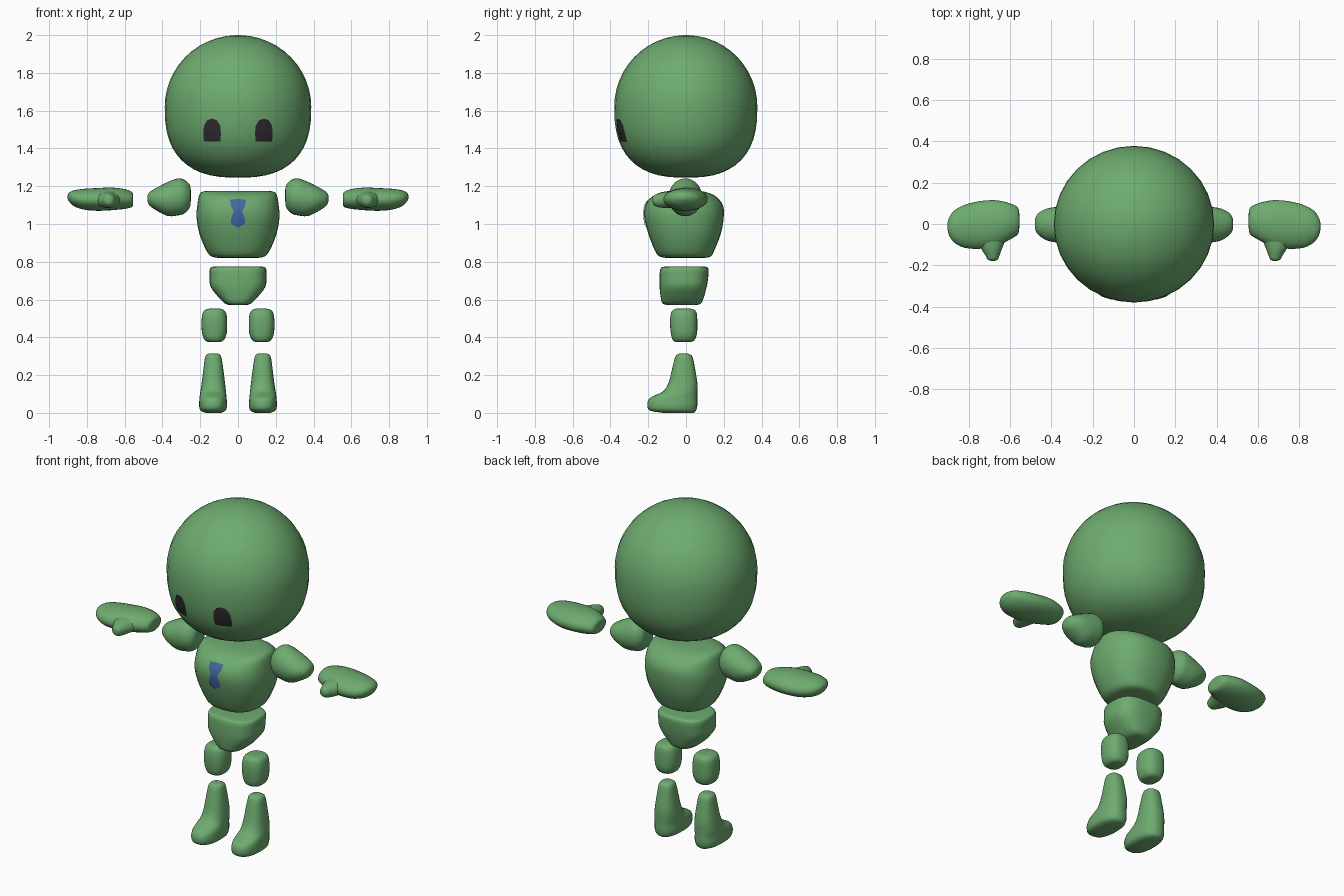
import bpy, bmesh, math
from mathutils import Vector
from mathutils.bvhtree import BVHTree


def material(name, rgb):
    m = bpy.data.materials.new(name)
    m.diffuse_color = (*rgb, 1)
    return m


GREEN = material("green skin", (0.155, 0.41, 0.16))
BLACK = material("eye black", (0.03, 0.024, 0.03))
BLUE = material("tie blue", (0.055, 0.14, 0.36))


def finish(name, bm, mat, flip_check=True):
    if flip_check:
        bmesh.ops.recalc_face_normals(bm, faces=bm.faces)
    me = bpy.data.meshes.new(name)
    bm.to_mesh(me)
    bm.free()
    me.materials.append(mat)
    ob = bpy.data.objects.new(name, me)
    bpy.context.collection.objects.link(ob)
    bpy.ops.object.select_all(action='DESELECT')
    ob.select_set(True)
    bpy.context.view_layer.objects.active = ob
    bpy.ops.object.shade_smooth_by_angle(angle=math.radians(50))
    return ob


def spline(a, b, c, d, t):
    return 0.5 * (2 * b + (c - a) * t + (2 * a - 5 * b + 4 * c - d) * t * t
                  + (3 * b - a - 3 * c + d) * t ** 3)


def loft(name, rings, axis='z', power=2.0, side=1, segs=28, steps=3):
    """Rings are (t, u0, u1, v0, v1): position along axis and cross-section bounds."""
    dense = []
    for i in range(len(rings) - 1):
        q = [rings[min(max(j, 0), len(rings) - 1)] for j in range(i - 1, i + 3)]
        for k in range(steps):
            dense.append([spline(*vals, k / steps) for vals in zip(*q)])
    dense.append(rings[-1])
    bm = bmesh.new()
    loops = []
    for t, u0, u1, v0, v1 in dense:
        loop = []
        for s in range(segs):
            a = 2 * math.pi * s / segs
            c, n = math.cos(a), math.sin(a)
            u = (u0 + u1) / 2 + (u1 - u0) / 2 * math.copysign(abs(c) ** (2 / power), c)
            v = (v0 + v1) / 2 + (v1 - v0) / 2 * math.copysign(abs(n) ** (2 / power), n)
            p = {'z': (u, v, t), 'x': (t, u, v), 'y': (v, t, u)}[axis]
            loop.append(bm.verts.new((p[0] * side, p[1], p[2])))
        loops.append(loop)
    for a, b in zip(loops, loops[1:]):
        for s in range(segs):
            n = (s + 1) % segs
            bm.faces.new((a[s], a[n], b[n], b[s]))
    bm.faces.new(loops[0])
    bm.faces.new(loops[-1])
    return finish(name, bm, GREEN)


def decal(name, outline, target, mat, rings=5):
    """Thin plate laid on the front of the target, filled by concentric loops."""
    tree = BVHTree.FromPolygons([v.co for v in target.data.vertices],
                                [p.vertices for p in target.data.polygons])
    cx = sum(p[0] for p in outline) / len(outline)
    cz = sum(p[1] for p in outline) / len(outline)
    pts = []
    for (x0, z0), (x1, z1) in zip(outline, outline[1:] + outline[:1]):
        pts += [(x0 + (x1 - x0) * k / 3, z0 + (z1 - z0) * k / 3) for k in range(3)]
    bm = bmesh.new()

    def drop(x, z):
        hit = tree.ray_cast(Vector((x, -2, z)), Vector((0, 1, 0)))[0]
        return bm.verts.new((x, hit.y - 0.005, z))
    centre = drop(cx, cz)
    last = None
    for r in range(1, rings + 1):
        f = r / rings
        loop = [drop(cx + (x - cx) * f, cz + (z - cz) * f) for x, z in pts]
        for s in range(len(loop)):
            n = (s + 1) % len(loop)
            if last:
                bm.faces.new((last[s], loop[s], loop[n], last[n]))
            else:
                bm.faces.new((centre, loop[s], loop[n]))
        last = loop
    return finish(name, bm, mat, False)


# Head: round dome with a fuller, squarer jaw
head_rings = []
for i in range(25):
    a = math.pi * (0.012 + 0.976 * i / 24)
    c, s = math.cos(a), math.sin(a)
    e = 1.0 if c > 0 else 2 / 2.55
    z = 1.62 + (0.38 if c > 0 else 0.375) * math.copysign(abs(c) ** e, c)
    r = s ** e
    head_rings.append((z, -0.388 * r, 0.388 * r, -0.38 * r, 0.378 * r))
head = loft("head", head_rings, segs=32, steps=1)

# Torso
chest = loft("chest", [
    (0.82, -0.10, 0.10, -0.10, 0.09), (0.828, -0.14, 0.14, -0.14, 0.13),
    (0.86, -0.168, 0.168, -0.165, 0.15), (0.95, -0.205, 0.205, -0.20, 0.185),
    (1.04, -0.22, 0.22, -0.222, 0.20), (1.10, -0.215, 0.215, -0.215, 0.195),
    (1.145, -0.208, 0.208, -0.18, 0.16), (1.168, -0.195, 0.195, -0.13, 0.11),
    (1.176, -0.16, 0.16, -0.08, 0.06)], power=2.4)
loft("hips", [
    (0.57, -0.04, 0.04, -0.09, 0.05), (0.58, -0.07, 0.07, -0.125, 0.08),
    (0.62, -0.11, 0.11, -0.135, 0.097), (0.67, -0.146, 0.146, -0.14, 0.11),
    (0.72, -0.15, 0.15, -0.14, 0.118), (0.757, -0.15, 0.15, -0.137, 0.12),
    (0.772, -0.14, 0.14, -0.125, 0.11), (0.776, -0.11, 0.11, -0.09, 0.08)], power=2.8)

for side, tag in ((-1, "right"), (1, "left")):
    # Legs
    loft(tag + "_thigh", [
        (0.375, 0.095, 0.155, -0.05, 0.025), (0.385, 0.075, 0.175, -0.07, 0.045),
        (0.42, 0.06, 0.19, -0.08, 0.058), (0.48, 0.057, 0.193, -0.085, 0.06),
        (0.525, 0.062, 0.188, -0.08, 0.057), (0.545, 0.075, 0.175, -0.068, 0.045),
        (0.552, 0.095, 0.15, -0.05, 0.025)], power=2.5, side=side)
    loft(tag + "_lower_leg", [
        (0.0, 0.09, 0.17, -0.12, 0.04), (0.012, 0.066, 0.198, -0.19, 0.053),
        (0.04, 0.058, 0.206, -0.205, 0.06), (0.075, 0.06, 0.204, -0.195, 0.06),
        (0.095, 0.062, 0.202, -0.16, 0.06), (0.115, 0.064, 0.199, -0.12, 0.06),
        (0.16, 0.069, 0.192, -0.092, 0.06), (0.24, 0.079, 0.182, -0.072, 0.047),
        (0.295, 0.088, 0.174, -0.058, 0.035), (0.31, 0.098, 0.164, -0.045, 0.02),
        (0.315, 0.11, 0.15, -0.03, 0.005)], power=2.4, side=side)
    # Arms
    loft(tag + "_upper_arm", [
        (0.25, -0.035, 0.03, 1.12, 1.18), (0.256, -0.06, 0.055, 1.085, 1.208),
        (0.285, -0.085, 0.08, 1.055, 1.235), (0.32, -0.092, 0.085, 1.045, 1.241),
        (0.37, -0.09, 0.083, 1.042, 1.223), (0.42, -0.08, 0.075, 1.065, 1.198),
        (0.46, -0.055, 0.055, 1.09, 1.175), (0.475, -0.035, 0.035, 1.108, 1.16),
        (0.48, -0.015, 0.015, 1.125, 1.148)], axis='x', side=side)
    loft(tag + "_hand", [
        (0.555, -0.02, 0.05, 1.11, 1.155), (0.562, -0.05, 0.08, 1.09, 1.17),
        (0.60, -0.075, 0.10, 1.08, 1.185), (0.67, -0.11, 0.115, 1.073, 1.193),
        (0.75, -0.12, 0.11, 1.07, 1.19), (0.82, -0.115, 0.092, 1.077, 1.186),
        (0.87, -0.09, 0.065, 1.095, 1.178), (0.895, -0.055, 0.03, 1.12, 1.165),
        (0.902, -0.025, 0.005, 1.133, 1.153)], axis='x', side=side)
    loft(tag + "_thumb", [
        (-0.178, 1.115, 1.14, 0.67, 0.695), (-0.17, 1.10, 1.152, 0.658, 0.71),
        (-0.15, 1.09, 1.16, 0.65, 0.72), (-0.11, 1.085, 1.17, 0.635, 0.745),
        (-0.05, 1.085, 1.175, 0.61, 0.77)], axis='y', side=side)
    # Eyes
    x = side * 0.137
    decal(tag + "_eye", [
        (x - 0.043, 1.437), (x + 0.043, 1.437), (x + 0.047, 1.48), (x + 0.043, 1.52),
        (x + 0.025, 1.55), (x, 1.558), (x - 0.025, 1.55), (x - 0.043, 1.52),
        (x - 0.047, 1.48)], head, BLACK)

# Necktie
decal("necktie", [
    (0.0, 0.98), (0.036, 1.0), (0.036, 1.03), (0.022, 1.07), (0.04, 1.10), (0.042, 1.13),
    (0, 1.132), (-0.042, 1.13), (-0.04, 1.10), (-0.022, 1.07), (-0.036, 1.03),
    (-0.036, 1.0)], chest, BLUE)
